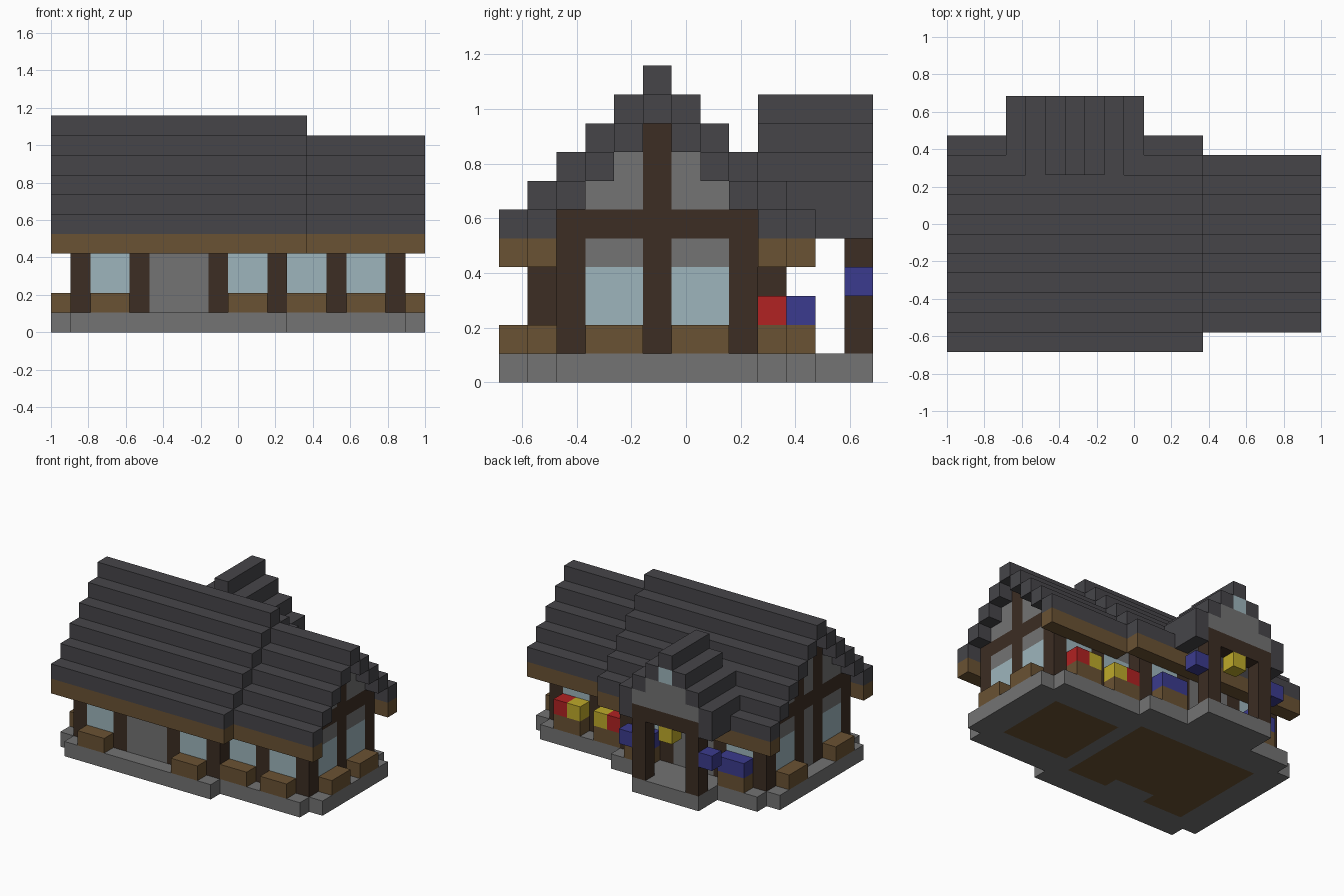
import bpy
import bmesh
from mathutils import Vector

cube = bpy.data.objects.get("Cube")
if cube:
    bpy.data.objects.remove(cube, do_unlink=True)

NX, NY = 19, 13          # footprint in blocks
U = 2 / NX               # block size


def material(name, rgb):
    lin = [((c / 255 + 0.055) / 1.055) ** 2.4 for c in rgb] + [1]
    m = bpy.data.materials.new(name)
    m.use_nodes = True
    m.diffuse_color = lin
    bsdf = m.node_tree.nodes["Principled BSDF"]
    bsdf.inputs["Base Color"].default_value = lin
    bsdf.inputs["Roughness"].default_value = 0.9
    return m


slate = material("dark_slate", (70, 69, 73))
stone = material("grey_stone", (115, 115, 115))
plank = material("plank_brown", (106, 82, 51))
timber = material("dark_timber", (60, 45, 35))
glass = material("pale_glass", (157, 181, 188))
red = material("red", (177, 34, 34))
blue = material("blue", (59, 59, 142))
yellow = material("yellow", (190, 170, 42))

PARTS = {
    "foundation": stone, "floor": plank, "stone_walls": stone,
    "timber_frame": timber, "windows": glass, "doors": stone,
    "planters": plank, "eave_logs": plank, "roof": slate,
    "porch_roof": slate, "porch_frame": timber, "porch_gable": stone,
    "porch_window": glass, "red_flowers": red, "blue_flowers": blue,
    "yellow_flowers": yellow, "porch_banners": blue, "porch_lamp": yellow,
}
grid = {}


def fill(part, xs, ys, zs):
    """Fill inclusive block ranges; later parts replace earlier ones."""
    xs, ys, zs = [(r, r) if isinstance(r, int) else r for r in (xs, ys, zs)]
    for i in range(xs[0], xs[1] + 1):
        for j in range(ys[0], ys[1] + 1):
            for k in range(zs[0], zs[1] + 1):
                grid[i, j, k] = part


def both(part, xs, j, zs):
    """Fill a front row and its twin at the back."""
    fill(part, xs, j, zs)
    fill(part, xs, 10 - j, zs)


# Foundation with stepped outline, and room floors
fill("foundation", (1, 11), (0, 10), 0)
fill("foundation", (0, 17), (1, 9), 0)
fill("foundation", 18, (2, 8), 0)
fill("foundation", (4, 8), (11, 12), 0)
fill("floor", (2, 10), (2, 8), 0)
fill("floor", (12, 16), (3, 7), 0)
fill("foundation", (5, 7), 2, 0)

# Long walls of the main hall and the lower hall
both("stone_walls", (1, 11), 1, (1, 5))
both("stone_walls", (12, 17), 2, (1, 5))
for i in (1, 4, 8, 11):
    both("timber_frame", i, 1, (1, 5))
for i in (14, 17):
    both("timber_frame", i, 2, (1, 5))
for i, j in ((2, 1), (9, 1), (12, 2), (15, 2)):
    both("windows", (i, i + 1), j, (2, 3))
    both("planters", (i, i + 1), j - 1, 1)
both("doors", (5, 7), 1, (1, 3))

# Gable end walls, narrowing under the roof steps
for i, lo, top in ((1, 1, 5), (17, 2, 4)):
    for j in range(lo, 11 - lo):
        fill("stone_walls", i, j, (1, min(j, 10 - j) + top - 1))
    for j in (lo, 10 - lo):
        fill("timber_frame", i, j, (1, 5))
for j in (4, 6):
    fill("timber_frame", 1, j, (1, 8))
fill("timber_frame", 17, 5, (1, 8))
fill("timber_frame", 1, (1, 9), 5)
fill("timber_frame", 17, (2, 8), 5)
for i, out, starts in ((1, 0, (2, 7)), (17, 18, (3, 6))):
    for j in starts:
        fill("windows", i, (j, j + 1), (2, 3))
        fill("planters", out, (j, j + 1), 1)

# Stepped roofs with logs under the eaves
for xs, eave in (((0, 12), 0), ((13, 18), 1)):
    both("eave_logs", xs, eave, 4)
    for step in range(6 - eave):
        both("roof", xs, eave + step, 5 + step)

# Back porch: posts, beam, gable and cross roof
for side in (-1, 1):
    fill("porch_frame", 6 + 2 * side, 12, (1, 4))
    fill("porch_banners", 6 + 3 * side, 12, 3)
    fill("porch_roof", 6 + 3 * side, (10, 12), (5, 6))
    for d in (2, 1, 0):
        fill("porch_roof", 6 + d * side, (9, 12), 9 - d)
fill("porch_frame", (4, 8), 12, 5)
fill("porch_gable", (4, 8), 12, 6)
fill("porch_gable", (5, 7), 12, 7)
fill("porch_window", 6, 12, 8)
fill("porch_lamp", 6, 12, 4)

# Flowers in the back planters
fill("red_flowers", 16, 9, 2)
fill("yellow_flowers", 15, 9, 2)
fill("yellow_flowers", 13, 9, 2)
fill("red_flowers", 12, 9, 2)
fill("blue_flowers", (9, 10), 10, 2)
fill("blue_flowers", (2, 3), 10, 2)


def build(part, mat):
    """Mesh the exposed block faces of one part."""
    bm = bmesh.new()
    verts = {}

    def vert(p):
        key = tuple(round(c) for c in p)
        if key not in verts:
            verts[key] = bm.verts.new(
                ((key[0] - NX / 2) * U, (key[1] - NY / 2) * U, key[2] * U))
        return verts[key]

    for cell, owner in grid.items():
        if owner != part:
            continue
        mid = Vector(cell) + Vector((0.5, 0.5, 0.5))
        for axis in range(3):
            for sign in (-1, 1):
                n = Vector((0, 0, 0))
                n[axis] = sign
                if tuple(round(c) for c in Vector(cell) + n) in grid:
                    continue
                a = Vector((0, 0, 0))
                a[(axis + 1) % 3] = 0.5
                b = n.cross(a)
                c = mid + n / 2
                bm.faces.new([vert(c + q) for q in (a + b, b - a, -a - b, a - b)])
    mesh = bpy.data.meshes.new(part)
    bm.to_mesh(mesh)
    bm.free()
    mesh.materials.append(mat)
    bpy.context.collection.objects.link(bpy.data.objects.new(part, mesh))


for part, mat in PARTS.items():
    build(part, mat)
